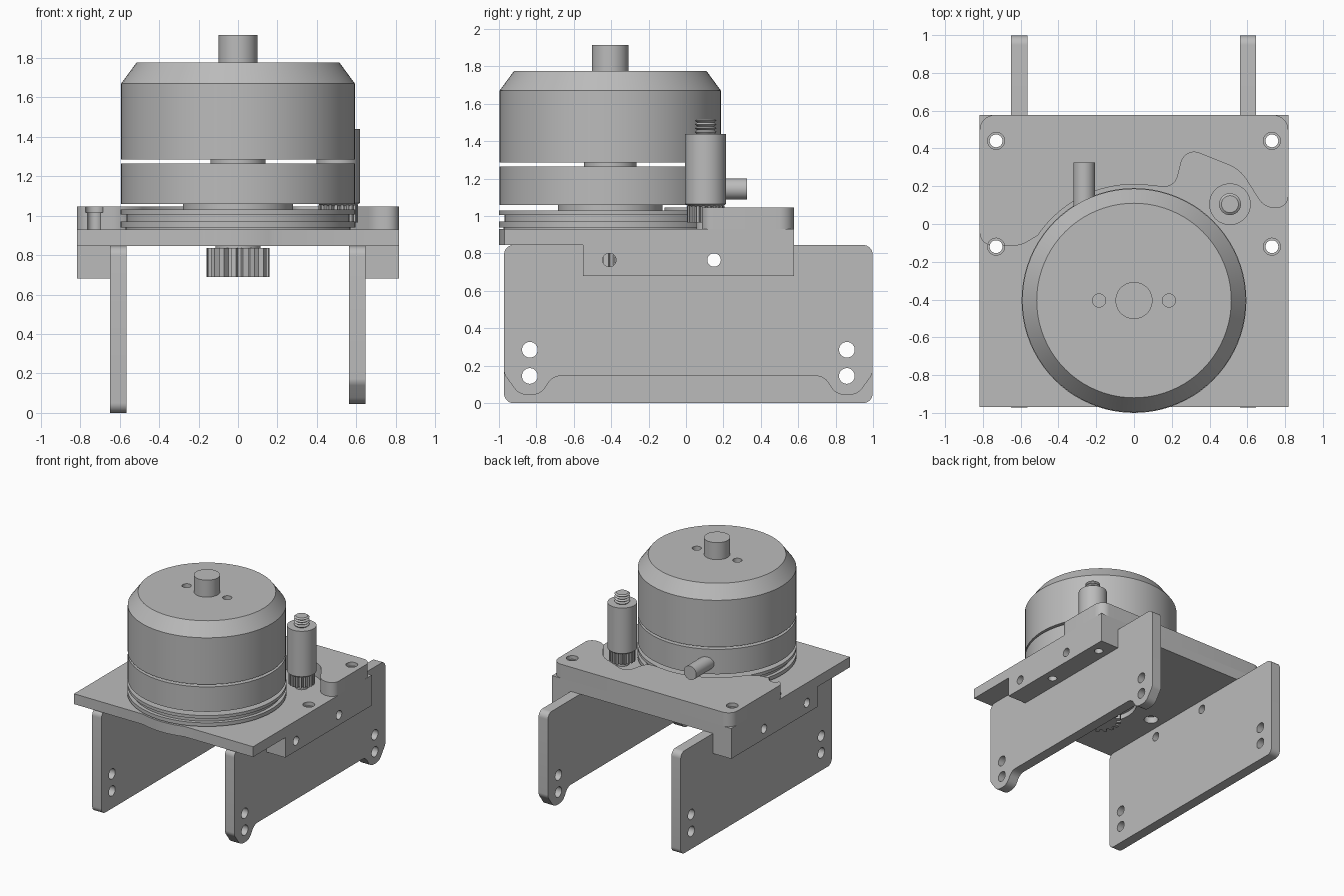
import bpy, bmesh, math
from math import sin, cos, pi, radians
from mathutils import Vector, Matrix

if "Cube" in bpy.data.objects:
    bpy.data.objects.remove(bpy.data.objects["Cube"])

grey = bpy.data.materials.new("plain_grey")
grey.use_nodes = True
grey.diffuse_color = (0.5, 0.5, 0.5, 1)
grey.node_tree.nodes["Principled BSDF"].inputs["Base Color"].default_value = (0.5, 0.5, 0.5, 1)

MOTOR = Vector((0, -0.405, 0))
MID_Y = 0.0125


def finish(name, bm):
    bmesh.ops.remove_doubles(bm, verts=bm.verts, dist=1e-5)
    bmesh.ops.recalc_face_normals(bm, faces=bm.faces)
    mesh = bpy.data.meshes.new(name)
    bm.to_mesh(mesh)
    bm.free()
    mesh.materials.append(grey)
    ob = bpy.data.objects.new(name, mesh)
    bpy.context.collection.objects.link(ob)
    return ob


def smooth(ob):
    bpy.ops.object.select_all(action='DESELECT')
    ob.select_set(True)
    bpy.context.view_layer.objects.active = ob
    bpy.ops.object.shade_smooth_by_angle(angle=radians(30))


def rounded(points, steps=8):
    """Outline with each (a, b, radius) corner replaced by a fillet arc."""
    out = []
    n = len(points)
    for i, (a, b, r) in enumerate(points):
        p = Vector((a, b))
        if r == 0:
            out.append(p)
            continue
        d1 = Vector(points[i - 1][:2]) - p
        d2 = Vector(points[(i + 1) % n][:2]) - p
        half = d1.angle(d2) / 2
        cut = min(r / math.tan(half), d1.length * 0.49, d2.length * 0.49)
        s, e = p + d1.normalized() * cut, p + d2.normalized() * cut
        for k in range(steps + 1):
            t = k / steps
            w = 2 * t * (1 - t) * sin(half)
            q = s * (1 - t) ** 2 + e * t ** 2 + p * w
            out.append(q / ((1 - t) ** 2 + t ** 2 + w))
    return out


def prism(name, outline, lo, hi, axis='Z'):
    """Extrude an outline along z (outline in x, y) or x (outline in y, z)."""
    def place(p, h):
        return (p[0], p[1], h) if axis == 'Z' else (h, p[0], p[1])
    bm = bmesh.new()
    low = [bm.verts.new(place(p, lo)) for p in outline]
    top = [bm.verts.new(place(p, hi)) for p in outline]
    bm.faces.new(low)
    bm.faces.new(top)
    for i in range(len(low)):
        j = (i + 1) % len(low)
        bm.faces.new((low[i], low[j], top[j], top[i]))
    return finish(name, bm)


def box(name, x, y, z):
    return prism(name, [(x[0], y[0]), (x[1], y[0]), (x[1], y[1]), (x[0], y[1])], *z)


def lathe(name, profile, centre, segments=80):
    """Turn an (r, z) profile that starts and ends with flat caps."""
    bm = bmesh.new()
    rings = [[bm.verts.new((centre[0] + r * cos(2 * pi * k / segments),
                            centre[1] + r * sin(2 * pi * k / segments), z))
              for k in range(segments)] for r, z in profile]
    for a, b in zip(rings, rings[1:]):
        for k in range(segments):
            m = (k + 1) % segments
            bm.faces.new((a[k], a[m], b[m], b[k]))
    bm.faces.new(rings[0])
    bm.faces.new(rings[-1])
    return finish(name, bm)


def rod(name, centre, r, length, axis='Z', segments=32):
    bm = bmesh.new()
    turn = {'X': Matrix.Rotation(pi / 2, 4, 'Y'), 'Y': Matrix.Rotation(pi / 2, 4, 'X'),
            'Z': Matrix.Identity(4)}[axis]
    bmesh.ops.create_cone(bm, cap_ends=True, segments=segments, radius1=r, radius2=r,
                          depth=length, matrix=Matrix.Translation(centre) @ turn)
    return finish(name, bm)


def cut(ob, cutters, mode='DIFFERENCE'):
    for c in cutters:
        mod = ob.modifiers.new("cut", 'BOOLEAN')
        mod.operation, mod.solver, mod.object = mode, 'EXACT', c
        bpy.context.view_layer.objects.active = ob
        bpy.ops.object.modifier_apply(modifier=mod.name)
        bpy.data.objects.remove(c)


def gear(name, centre, root, tip, teeth, lo, hi):
    pts = []
    for k in range(teeth):
        for f, r in ((0, root), (0.3, root), (0.42, tip), (0.85, tip)):
            a = 2 * pi * (k + f) / teeth
            pts.append((centre[0] + r * cos(a), centre[1] + r * sin(a)))
    prism(name, pts, lo, hi)


# Side plates with bolt holes
def plate_cutters():
    bolts = [(MID_Y + s * 0.8475, z, 0.042) for s in (-1, 1) for z in (0.145, 0.285)]
    bolts += [(y, 0.765, 0.036) for y in (-0.41, 0.15)]
    return [rod("bolt_cutter", (0, y, z), r, 3, 'X') for y, z, r in bolts]


W = 0.985
plain = [(MID_Y + a * W, z, 0.05) for a, z in ((-1, 0), (1, 0), (1, 0.845), (-1, 0.845))]
half = [(W, 0.845, 0.05), (W, 0.155, 0.06), (0.905, 0.045, 0.08),
        (0.79, 0.045, 0.08), (0.725, 0.145, 0.08)]
lobed = [(MID_Y + u, z, r) for u, z, r in half]
lobed += [(MID_Y - u, z, r) for u, z, r in reversed(half)]
for name, outline, x0, x1 in (("right_side_plate", plain, -0.65, -0.565),
                              ("left_side_plate", lobed, 0.562, 0.647)):
    plate = prism(name, rounded(outline), x0, x1, 'X')
    cut(plate, plate_cutters())
    smooth(plate)


# Base slab with round front bulge
def corner_cutters(counterbore=None):
    spots = [(sx * 0.73, y) for sx in (-1, 1) for y in (-0.12, 0.44)]
    tools = [rod("screw_cutter", (x, y, 0.8), 0.034, 2) for x, y in spots]
    if counterbore:
        tools += [rod("bore_cutter", (x, y, counterbore), 0.045, 0.06) for x, y in spots]
    return tools


slab = box("base_slab", (-0.817, 0.817), (-0.97, 0.577), (0.845, 0.93))
cut(slab, [rod("bulge", MOTOR + Vector((0, 0, 0.8875)), 0.595, 0.085, segments=96)], 'UNION')
cut(slab, corner_cutters(0.93)
    + [rod("recess", MOTOR + Vector((0, 0, 0.845)), 0.28, 0.08, segments=64),
       rod("wire_hole", (-0.455, -0.335, 0.84), 0.055, 0.12)])
smooth(slab)

# Raised rear deck that wraps round the motor
deck_line = [(-0.817, 0.577, 0.08), (-0.817, -0.115, 0.07), (-0.6, -0.115, 0.15)]
for deg in range(146, 78, -4):
    a = radians(deg)
    deck_line.append((0.615 * cos(a), MOTOR.y + 0.615 * sin(a), 0))
deck_line += [(0.215, 0.19, 0.08), (0.27, 0.405, 0.07), (0.56, 0.29, 0.2),
              (0.69, 0.085, 0.1), (0.817, 0.085, 0.09), (0.817, 0.577, 0.08)]
deck = prism("rear_deck", rounded(deck_line), 0.93, 1.045)
cut(deck, corner_cutters(1.045))
smooth(deck)

# Side skirts under the slab
for name, x in (("right_skirt", (-0.817, -0.65)), ("left_skirt", (0.647, 0.817))):
    skirt = box(name, x, (-0.55, 0.577), (0.68, 0.845))
    cut(skirt, corner_cutters()
        + [rod("pin_cutter", (0, y, 0.765), 0.036, 3, 'X') for y in (-0.41, 0.15)])
    smooth(skirt)

# Motor: stepped flange, stator ring, bell and shaft
smooth(lathe("motor_flange", [(0.57, 0.92), (0.57, 0.94), (0.595, 0.94), (0.595, 0.97),
                              (0.565, 0.97), (0.565, 1.005), (0.595, 1.005), (0.595, 1.03),
                              (0.28, 1.03), (0.28, 1.06)], MOTOR))
smooth(lathe("stator_ring", [(0.592, 1.06), (0.592, 1.265), (0.14, 1.265), (0.14, 1.29)], MOTOR))
bell = lathe("motor_bell", [(0.592, 1.285), (0.592, 1.67), (0.515, 1.775)], MOTOR)
cut(bell, [rod("dimple", MOTOR + Vector((s * 0.185, 0, 1.775)), 0.035, 0.1) for s in (-1, 1)])
smooth(bell)
smooth(rod("motor_shaft", MOTOR + Vector((0, 0, 1.84)), 0.098, 0.15, segments=48))
smooth(rod("cable_stub", (-0.264, 0.1, 1.145), 0.057, 0.45, 'Y'))

# Drive pinion under the base
smooth(rod("pinion_collar", MOTOR + Vector((0, 0, 0.86)), 0.115, 0.06))
gear("drive_pinion", MOTOR, 0.125, 0.16, 16, 0.69, 0.835)

# Small upright motor with threaded tip
POST = (0.508, 0.105)
smooth(rod("post_axle", (*POST, 0.96), 0.05, 0.08))
gear("post_pinion", POST, 0.08, 0.1, 20, 0.965, 1.055)
smooth(lathe("post_body", [(0.09, 1.05), (0.11, 1.065), (0.11, 1.44), (0.045, 1.44)], POST, 48))
thread = [(0.045, 1.435)]
for k in range(4):
    thread += [(0.058, 1.45 + 0.02 * k), (0.045, 1.46 + 0.02 * k)]
smooth(lathe("threaded_tip", thread, POST, 32))
